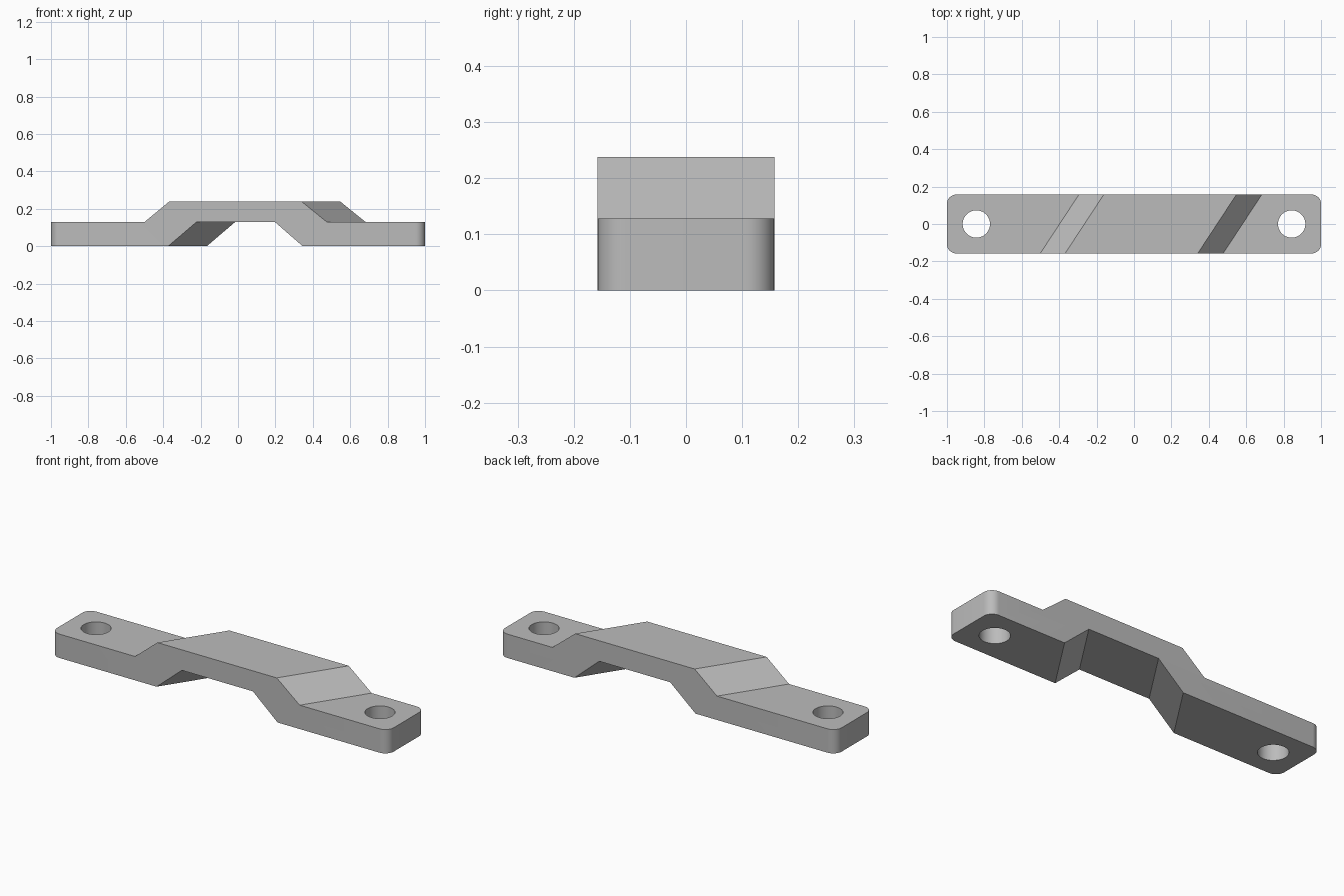
import bpy, bmesh

cube = bpy.data.objects.get("Cube")
if cube:
    bpy.data.objects.remove(cube, do_unlink=True)

grey = bpy.data.materials.new("plain_grey")
grey.use_nodes = True
colour = (0.5, 0.5, 0.5, 1)
grey.diffuse_color = colour
grey.node_tree.nodes["Principled BSDF"].inputs["Base Color"].default_value = colour

HALF_WIDTH = 0.1575
SKEW = 0.1035      # half of the sideways shift of the bends from front to back
STEP, TOP = 0.128, 0.238

# Side profile at mid width: underside left to right, then upper side back
profile = [(-1, 0), (-0.27, 0), (-0.12, STEP), (0.302, STEP), (0.449, 0), (1, 0),
           (1, STEP), (0.58, STEP), (0.444, TOP), (-0.265, TOP), (-0.398, STEP), (-1, STEP)]


def profile_ring(bm, side):
    """Place the profile on one side, sliding the bends but not the ends."""
    return [bm.verts.new((x if abs(x) == 1 else x + side * SKEW, side * HALF_WIDTH, z))
            for x, z in profile]


# Strap body: two profile sides joined by strips
bm = bmesh.new()
front, back = profile_ring(bm, -1), profile_ring(bm, 1)
bm.faces.new(front)
bm.faces.new(back[::-1])
for i in range(len(profile)):
    j = (i + 1) % len(profile)
    bm.faces.new((front[i], back[i], back[j], front[j]))
bmesh.ops.recalc_face_normals(bm, faces=bm.faces[:])

# Rounded vertical corners at both ends
corners = [e for e in bm.edges
           if all(abs(v.co.x) == 1 for v in e.verts)
           and abs(e.verts[0].co.z - e.verts[1].co.z) > 0.1]
bmesh.ops.bevel(bm, geom=corners, offset=0.05, segments=10, profile=0.5, affect='EDGES')
mesh = bpy.data.meshes.new("strap")
bm.to_mesh(mesh)
bm.free()
strap = bpy.data.objects.new("offset_strap", mesh)
bpy.context.collection.objects.link(strap)
mesh.materials.append(grey)

# Screw holes through both ends
for side in (-1, 1):
    bpy.ops.mesh.primitive_cylinder_add(vertices=64, radius=0.073, depth=0.5,
                                        location=(side * 0.843, 0, STEP / 2))
    cutter = bpy.context.object
    cutter.name = "hole_cutter"
    cutter.hide_render = True
    cutter.data.materials.append(grey)
    cut = strap.modifiers.new("screw_hole", 'BOOLEAN')
    cut.operation = 'DIFFERENCE'
    cut.solver = 'EXACT'
    cut.object = cutter
    bpy.ops.object.select_all(action='DESELECT')
    strap.select_set(True)
    bpy.context.view_layer.objects.active = strap
    bpy.ops.object.modifier_apply(modifier=cut.name)
    bpy.data.objects.remove(cutter, do_unlink=True)

bpy.ops.object.shade_smooth_by_angle(angle=0.5)
